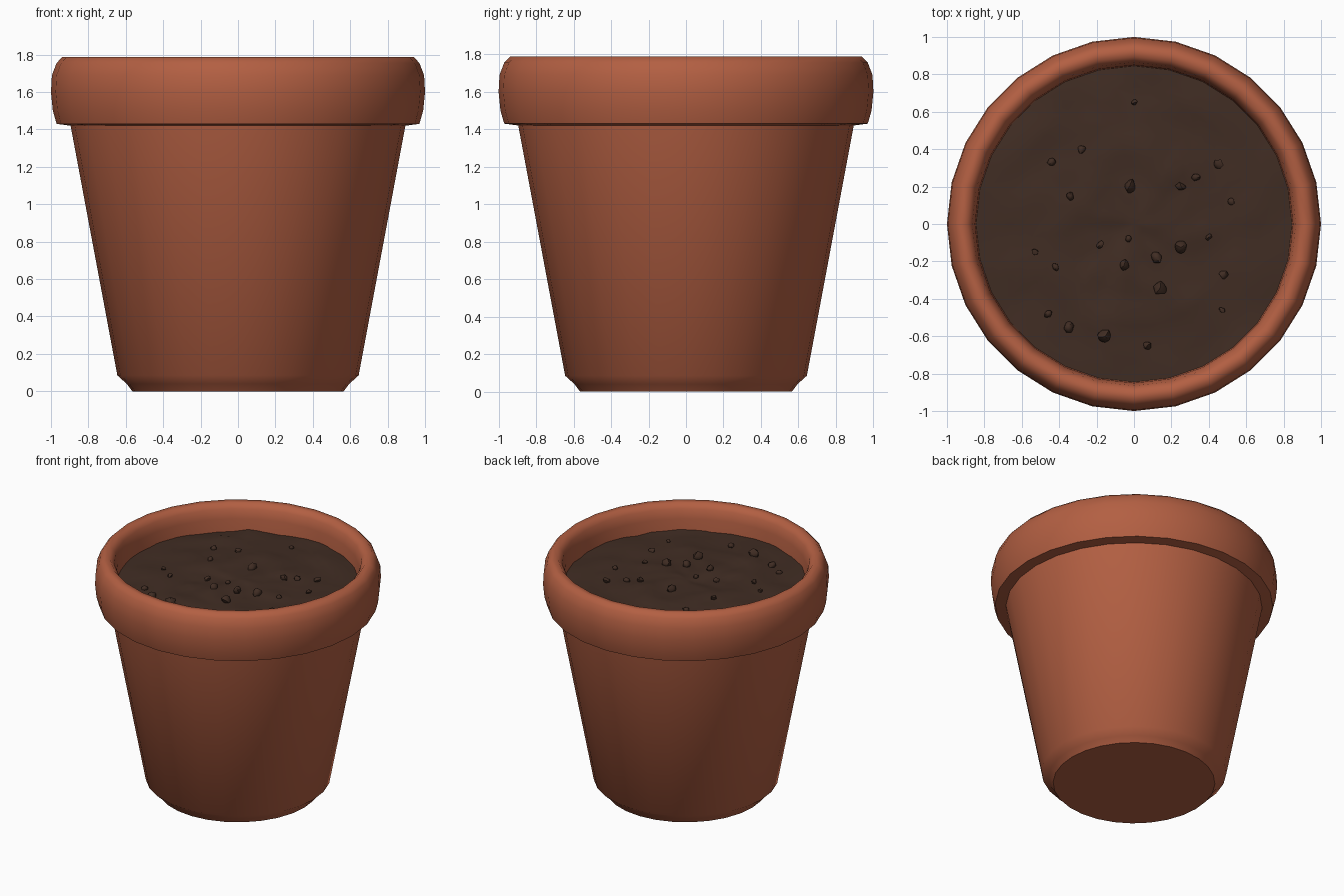
import bpy, bmesh, math, random
from mathutils import Vector, Matrix, noise

if "Cube" in bpy.data.objects:
    bpy.data.objects.remove(bpy.data.objects["Cube"])

random.seed(4)


def material(name, rgb):
    m = bpy.data.materials.new(name)
    m.diffuse_color = (*rgb, 1)
    m.use_nodes = True
    m.node_tree.nodes["Principled BSDF"].inputs["Base Color"].default_value = m.diffuse_color
    return m


terracotta = material("terracotta", (0.45, 0.115, 0.055))
earth = material("dark earth", (0.052, 0.026, 0.017))


def finish(name, bm, mat, angle):
    bmesh.ops.recalc_face_normals(bm, faces=bm.faces)
    me = bpy.data.meshes.new(name)
    bm.to_mesh(me)
    bm.free()
    me.materials.append(mat)
    ob = bpy.data.objects.new(name, me)
    bpy.context.collection.objects.link(ob)
    bpy.ops.object.select_all(action='DESELECT')
    ob.select_set(True)
    bpy.context.view_layer.objects.active = ob
    bpy.ops.object.shade_smooth_by_angle(angle=math.radians(angle))
    return ob


def lathe(bm, profile, sides):
    """Revolve (radius, z) points round z; radius 0 becomes a centre point."""
    rings = []
    for r, z in profile:
        if r == 0:
            rings.append([bm.verts.new((0, 0, z))] * sides)
        else:
            rings.append([bm.verts.new((r * math.cos(2 * math.pi * i / sides),
                                        r * math.sin(2 * math.pi * i / sides), z))
                          for i in range(sides)])
    for a, b in zip(rings, rings[1:]):
        for i in range(sides):
            j = (i + 1) % sides
            bm.faces.new(list(dict.fromkeys((a[i], a[j], b[j], b[i]))))


# Pot: base, tapered wall, overhanging rounded rim, inner wall and inner floor
bm = bmesh.new()
lathe(bm, [(0, 0), (0.565, 0), (0.595, 0.04), (0.645, 0.085), (0.895, 1.42),
           (0.97, 1.43), (0.99, 1.5), (1.0, 1.6), (0.995, 1.69), (0.97, 1.755),
           (0.94, 1.787), (0.895, 1.785), (0.865, 1.75), (0.85, 1.68),
           (0.84, 1.5), (0, 1.45)], 28)
finish("pot", bm, terracotta, 50)

# Soil: slightly domed disc with lumpy surface
bm = bmesh.new()
lathe(bm, [(0, 1.61)] + [(0.852 * k / 14, 1.61 - 0.02 * (k / 14) ** 2)
                         for k in range(1, 15)], 48)
for v in bm.verts:
    p = Vector((v.co.x, v.co.y, 0))
    v.co.z += 0.022 * noise.noise(p * 3.5) + 0.014 * noise.noise(p * 9)
finish("soil", bm, earth, 60)

# Clumps of earth: (x, y, radius)
clumps = [(-0.02, 0.2, .04), (0.25, -0.12, .04), (0.14, -0.34, .04),
          (-0.16, -0.6, .045), (-0.35, -0.55, .035), (0.12, -0.18, .035),
          (-0.44, 0.33, .025), (-0.18, -0.11, .025), (0.07, -0.65, .025),
          (-0.46, -0.48, .025), (0.45, 0.32, .03), (-0.53, -0.15, .02),
          (0.25, 0.2, .03), (0.48, -0.27, .025), (-0.05, -0.22, .03),
          (-0.28, 0.4, .025), (0.0, 0.65, .02), (0.52, 0.12, .02),
          (-0.42, -0.23, .025), (-0.34, 0.15, .025), (0.33, 0.25, .025),
          (-0.03, -0.08, .02), (0.4, -0.07, .02), (0.47, -0.46, .02)]
bm = bmesh.new()
for x, y, r in clumps:
    p = Vector((x, y, 0))
    z = 1.612 - 0.03 * p.length_squared + 0.022 * noise.noise(p * 3.5) + 0.014 * noise.noise(p * 9)
    mat = (Matrix.Translation((x, y, z + r * 0.2))
           @ Matrix.Rotation(random.uniform(0, 6), 4, 'Z')
           @ Matrix.Diagonal((1, random.uniform(0.7, 1), 0.85, 1)))
    made = bmesh.ops.create_icosphere(bm, subdivisions=1, radius=r, matrix=mat)
    for v in made["verts"]:
        v.co += Vector(random.uniform(-.15, .15) * r for _ in range(3))
finish("soil_clumps", bm, earth, 50)
